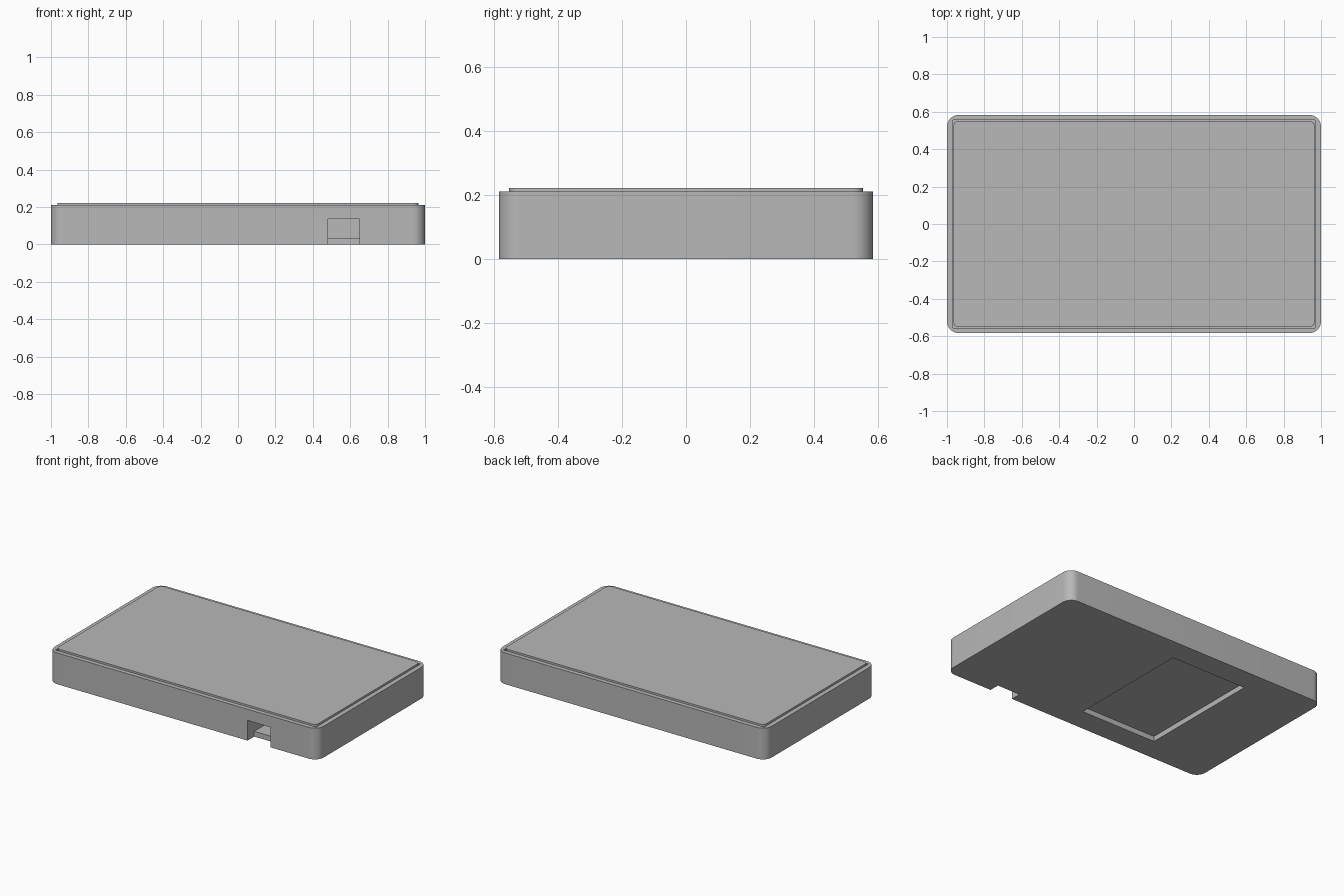
import bpy, bmesh, math

cube = bpy.data.objects.get("Cube")
if cube:
    bpy.data.objects.remove(cube, do_unlink=True)

grey = bpy.data.materials.new("mid grey plastic")
grey.use_nodes = True
colour = (0.48, 0.48, 0.48, 1)
grey.diffuse_color = colour
grey.node_tree.nodes["Principled BSDF"].inputs["Base Color"].default_value = colour


def block(name, x, y, z, radius=0.0, segments=12):
    """Box from three (low, high) ranges, with optional rounded upright edges."""
    bm = bmesh.new()
    bmesh.ops.create_cube(bm, size=1)
    for v in bm.verts:
        v.co = [r[0] + (c + 0.5) * (r[1] - r[0]) for c, r in zip(v.co, (x, y, z))]
    if radius:
        upright = [e for e in bm.edges
                   if abs(e.verts[0].co.z - e.verts[1].co.z) > 1e-4]
        bmesh.ops.bevel(bm, geom=upright, offset=radius, segments=segments,
                        profile=0.5, affect='EDGES')
    mesh = bpy.data.meshes.new(name)
    bm.to_mesh(mesh)
    bm.free()
    mesh.materials.append(grey)
    obj = bpy.data.objects.new(name, mesh)
    bpy.context.collection.objects.link(obj)
    return obj


def activate(obj):
    bpy.ops.object.select_all(action='DESELECT')
    obj.select_set(True)
    bpy.context.view_layer.objects.active = obj


def cut(target, *ranges):
    """Subtract a box from the target and discard the cutter."""
    cutter = block("cutter", *ranges)
    cutter.hide_render = True
    mod = target.modifiers.new("cut", 'BOOLEAN')
    mod.operation = 'DIFFERENCE'
    mod.solver = 'EXACT'
    mod.object = cutter
    activate(target)
    bpy.ops.object.modifier_apply(modifier=mod.name)
    bpy.data.objects.remove(cutter, do_unlink=True)


# Case with rounded corners
HALF_Y = 0.584
FLOOR = 0.035
case = block("case", (-1, 1), (-HALF_Y, HALF_Y), (0, 0.21), 0.065)

# Square-cornered well for the screen panel
cut(case, (-0.969, 0.969), (-0.555, 0.555), (0.15, 0.3))
# Port notch in the front wall, and the deeper slot above the floor
cut(case, (0.48, 0.65), (-0.7, -HALF_Y + 0.07), (-0.1, 0.135))
cut(case, (0.48, 0.65), (-0.55, -0.3), (FLOOR, 0.135))
# Rectangular opening in the underside
cut(case, (-0.515, 0.05), (-0.425, 0.43), (-0.1, FLOOR))

# Screen panel, standing slightly proud of the rim
panel = block("screen_panel", (-0.966, 0.966), (-0.552, 0.552), (0.15, 0.221), 0.03, 6)

for obj in (case, panel):
    activate(obj)
    bpy.ops.object.shade_smooth_by_angle(angle=math.radians(30))
